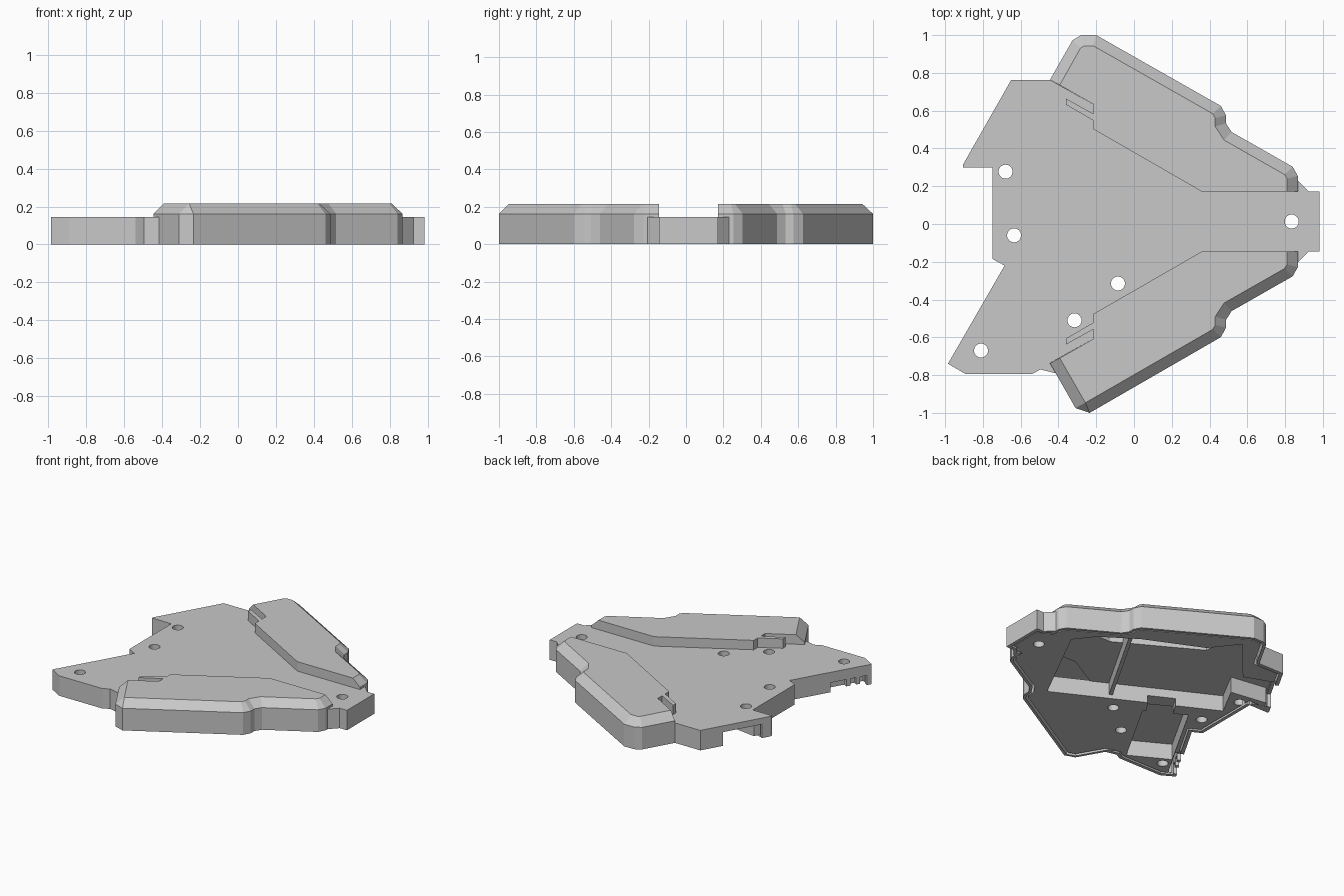
import bpy, bmesh
from mathutils import Vector

cube = bpy.data.objects.get("Cube")
if cube:
    bpy.data.objects.remove(cube, do_unlink=True)

grey = bpy.data.materials.new("plain grey")
grey.use_nodes = True
grey.diffuse_color = (0.58, 0.58, 0.58, 1)
grey.node_tree.nodes["Principled BSDF"].inputs["Base Color"].default_value = grey.diffuse_color

TOP, POD, CHAMFER_Z, SKIN, MID = 0.146, 0.215, 0.162, 0.025, 0.013


def finish(bm, name):
    bmesh.ops.recalc_face_normals(bm, faces=bm.faces)
    mesh = bpy.data.meshes.new(name)
    bm.to_mesh(mesh)
    bm.free()
    mesh.materials.append(grey)
    ob = bpy.data.objects.new(name, mesh)
    bpy.context.collection.objects.link(ob)
    return ob


def prism(name, pts, z0, z1):
    bm = bmesh.new()
    face = bm.faces.new([bm.verts.new((x, y, z0)) for x, y in pts])
    ext = bmesh.ops.extrude_face_region(bm, geom=[face])
    verts = [v for v in ext["geom"] if isinstance(v, bmesh.types.BMVert)]
    bmesh.ops.translate(bm, vec=(0, 0, z1 - z0), verts=verts)
    return finish(bm, name)


def offset(path, d):
    """Shift an open path to its right by d with mitred corners."""
    p = [Vector(q) for q in path]
    normals = [Vector((b.y - a.y, a.x - b.x)).normalized() for a, b in zip(p, p[1:])]
    out = [p[0] + normals[0] * d]
    for q, m, n in zip(p[1:], normals, normals[1:]):
        out.append(q + (m + n) * d / (1 + m.dot(n)))
    return out + [p[-1] + normals[-1] * d]


def wall(name, path, z0=0, z1=TOP - 0.005, t=SKIN):
    prism(name, list(path) + offset(path, t)[::-1], z0, z1)


def flip(path):
    return [(x, 2 * MID - y) for x, y in path]


def along(a, b, f):
    return tuple(Vector(a).lerp(Vector(b), f))


def cut(targets, cutter):
    """Subtract a helper solid from each target, then drop the helper."""
    cutter.hide_render = True
    for ob in targets:
        mod = ob.modifiers.new("cut", "BOOLEAN")
        mod.operation, mod.solver, mod.object = "DIFFERENCE", "EXACT", cutter
        bpy.context.view_layer.objects.active = ob
        bpy.ops.object.modifier_apply(modifier=mod.name)
    bpy.data.objects.remove(cutter, do_unlink=True)


def pod(name, outer, crest, inner, side):
    """Hollow raised cover: outer wall, chamfer, flat top and inner step."""
    rim = offset(crest, 0.057 * side)
    if len(rim) < len(outer):  # chamfer facet tapering to a point
        rim.insert(1, rim[1])
    rim[0], rim[-1] = Vector(inner[-1]), Vector(inner[0])
    bm = bmesh.new()
    rows = [[bm.verts.new((x, y, z)) for x, y in path]
            for path, z in ((outer, 0), (outer, CHAMFER_Z), (rim, POD))]
    mids = [bm.verts.new((x, y, POD)) for x, y in inner[1:-1]]
    for lo, hi in zip(rows, rows[1:]):
        for i in range(len(lo) - 1):
            bm.faces.new((lo[i], lo[i + 1], hi[i + 1], hi[i]))
    bm.faces.new(rows[2] + mids)
    # inner step, closed down to the plate at both ends
    edge = [rows[1][-1], rows[2][-1]] + mids + [rows[2][0], rows[1][0]]
    low = [bm.verts.new((v.co.x, v.co.y, TOP - SKIN)) for v in edge]
    for i in range(len(edge) - 1):
        bm.faces.new((low[i], low[i + 1], edge[i + 1], edge[i]))
    bmesh.ops.remove_doubles(bm, verts=bm.verts, dist=0.0001)
    ob = finish(bm, name)
    # make sure the top faces upward before thickening inward
    if max(ob.data.polygons, key=lambda f: f.area).normal.z < 0:
        ob.data.flip_normals()
    mod = ob.modifiers.new("thickness", "SOLIDIFY")
    mod.thickness, mod.offset = 0.02, -1


# Raised covers on both wings
shoulder = [(0.46, 0.625), (0.487, 0.575), (0.487, 0.533), (0.517, 0.487),
            (0.84, 0.303), (0.867, 0.255), (0.867, 0.171)]
start = (-0.445, 0.763)
step = [(0.81, 0.171), (0.36, 0.171), (-0.215, 0.502), (-0.215, 0.634), (-0.393, 0.736)]
back_outer = [start, (-0.325, 0.973), (-0.28, 1.0), (-0.2, 1.0)] + shoulder
front_outer = flip([start, (-0.31, 1.0), (-0.235, 1.026)] + shoulder)
front_crest = flip([start, (-0.278, 1.05)] + shoulder)
pod("back_cover", back_outer, back_outer, step, 1)
pod("front_cover", front_outer, front_crest, flip(step), -1)

# Small clips beside the covers
clip = [(-0.36, 0.664), (-0.36, 0.632), (-0.205, 0.542), (-0.205, 0.578)]
prism("back_clip", clip, TOP - 0.01, POD)
prism("front_clip", flip(clip), TOP - 0.01, POD)

# Deck plate between the covers
inner = [start] + step[::-1][1:-1] + [(0.867, 0.171)]
nose = [(0.867, 0.231), (0.925, 0.171), (0.983, 0.171)]
notch = [(-0.685, -0.22), (-0.75, -0.185), (-0.75, 0.30), (-0.905, 0.30), (-0.905, 0.315)]
front_edge = [(-0.415, -0.79), (-0.495, -0.77), (-0.54, -0.795), (-0.89, -0.795), (-0.985, -0.74)]
back_tip = (-0.65, 0.763)
tail, hip, wing = front_edge[-1], notch[0], notch[-1]
outline = inner + nose + flip(nose)[::-1] + flip(inner)[::-1] + front_edge + notch + [back_tip]
deck = prism("deck", outline, TOP - SKIN, TOP)

# Bottom lid set just inside the shell, with a thin gap around it
hull = (back_outer[:-1] + nose + flip(nose)[::-1] + front_outer[::-1][1:-1]
        + front_edge + notch[:-1] + [back_tip])
lid = prism("bottom_lid", offset(hull + hull[:2], 0.035)[1:-1], 0.005, TOP - 0.02)

# Main bay with its side channel, the tail bay, the passage between, and the vent pocket
main_bay = [(0.39, -0.43), (-0.67, 0.12), (-0.55, 0.345), (-0.92, 0.40), (-0.82, 0.68),
            (-0.48, 0.55), (-0.2, 0.88), (-0.05, 0.69), (0.36, 0.5), (0.6, 0.34), (0.71, 0.2)]
tail_bay = [(-0.555, -0.74), (-0.825, -0.59), (-0.53, -0.07), (-0.26, -0.22)]
passage = [(-0.3, -0.23), (-0.45, -0.14), (-0.33, 0.06), (-0.16, -0.04)]
vent = [along(tail, hip, 0.06), along(tail, hip, 0.5)]
vent += offset(vent, 0.06)[::-1]
for pts, depth in ((main_bay, 0.2), (tail_bay, 0.2), (passage, 0.06), (vent, 0.085)):
    cut([lid], prism("pocket_cutter", pts, -0.1, depth))

# Screw holes through deck and lid
holes = [(-0.68, 0.277), (-0.635, -0.06), (-0.085, -0.315), (-0.315, -0.51),
         (-0.81, -0.67), (0.835, 0.013)]
for x, y in holes:
    bpy.ops.mesh.primitive_cylinder_add(vertices=32, radius=0.037, depth=0.5, location=(x, y, TOP / 2))
    cut([deck, lid], bpy.context.object)

# Skirt walls around the deck, leaving cable openings
wall("nose_wall", nose + flip(nose)[::-1])
wall("front_wall", front_edge + [along(tail, hip, 0.06)])
wall("notch_wall", [along(tail, hip, 0.5)] + notch[:3])
wall("wing_wall", notch[2:] + [along(wing, back_tip, 0.12)])
wall("back_wall", [along(wing, back_tip, 0.68), back_tip, start])
for f in (0.14, 0.26):
    wall("vent_tooth", [along(tail, hip, f), along(tail, hip, f + 0.05)], z0=0.02)
wall("vent_lintel", [tail, hip], z0=0.07)
wall("opening_lintel", [wing, back_tip], z0=0.1)

# Rib across the main bay
wall("bay_rib", [(0.0, -0.22), (0.41, 0.49)], z0=0.03)
